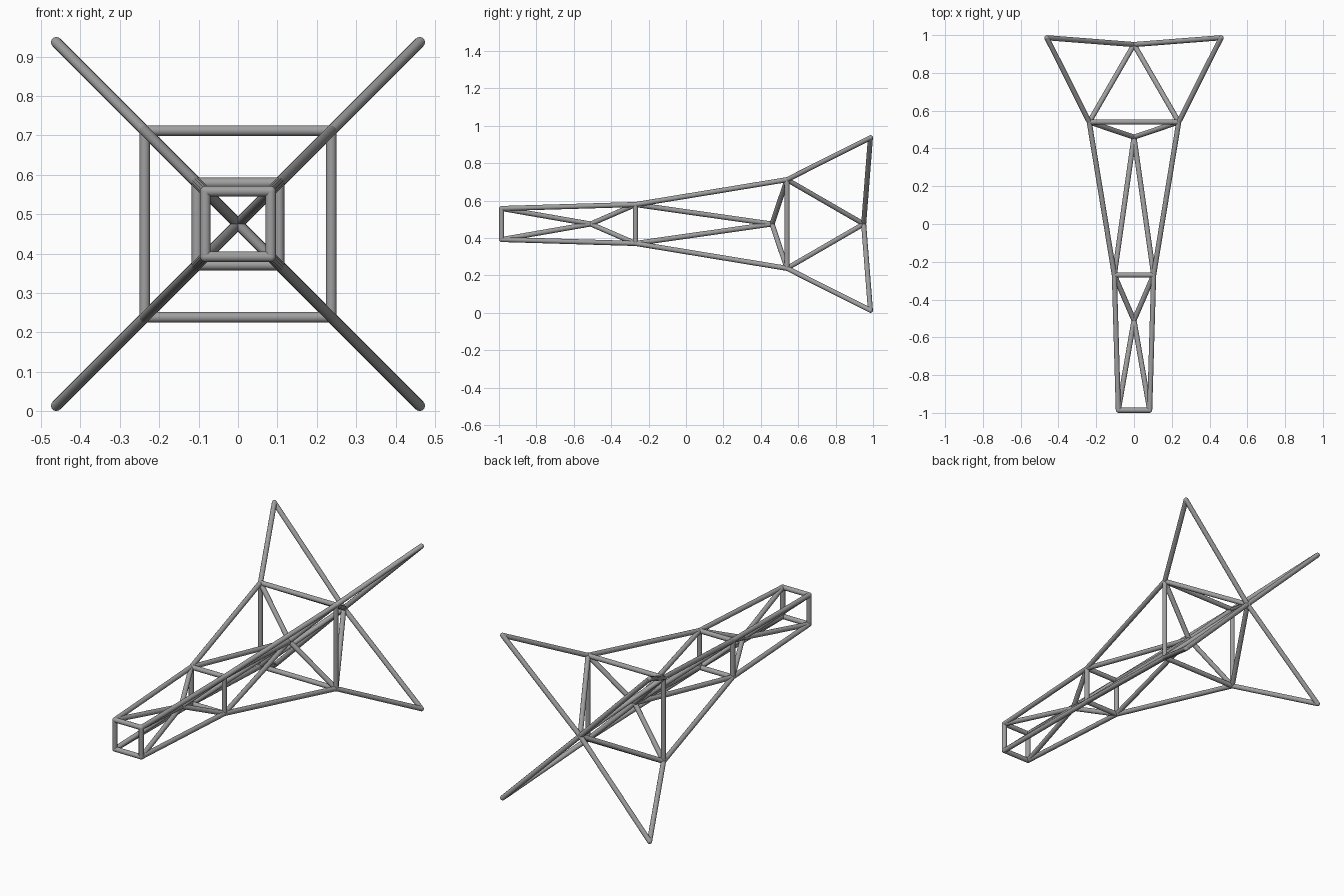
import bpy
import math
from mathutils import Vector

cube = bpy.data.objects.get("Cube")
if cube:
    bpy.data.objects.remove(cube, do_unlink=True)

RADIUS = 0.0135
SIDES = 12
MID = 0.475

steel = bpy.data.materials.new("grey steel")
steel.use_nodes = True
colour = (0.35, 0.35, 0.35, 1)
steel.diffuse_color = colour
steel.node_tree.nodes["Principled BSDF"].inputs["Base Color"].default_value = colour


def finish(name):
    obj = bpy.context.object
    obj.name = name
    obj.data.materials.append(steel)
    bpy.ops.object.shade_smooth_by_angle(angle=math.radians(40))


def tube(name, a, b):
    """Round bar from point a to point b."""
    axis = b - a
    bpy.ops.mesh.primitive_cylinder_add(
        vertices=SIDES, radius=RADIUS, depth=axis.length, location=(a + b) / 2,
        rotation=axis.to_track_quat("Z", "Y").to_euler())
    finish(name)


def joint(name, p):
    """Ball that rounds off the bars meeting at a point."""
    bpy.ops.mesh.primitive_uv_sphere_add(
        segments=SIDES, ring_count=8, radius=RADIUS, location=p)
    finish(name)


def square(y, half):
    """Four corners of a square station, in order around the axis."""
    return [Vector((sx * half, y, MID + sz * half))
            for sx, sz in ((-1, -1), (1, -1), (1, 1), (-1, 1))]


# Stations from the narrow front end to the flared back tips
stations = [square(-0.986, 0.083), square(-0.27, 0.104),
            square(0.54, 0.237), square(0.986, 0.4615)]
# Inner nodes on the axis, one per bay
nodes = [Vector((0, y, MID)) for y in (-0.51, 0.46, 0.95)]

# Square frames at the first three stations
for s, corners in enumerate(stations[:3]):
    for i in range(4):
        tube(f"frame_{s}_bar", corners[i], corners[(i + 1) % 4])

# Corner rails and the braces running to each inner node
for bay, node in enumerate(nodes):
    for a, b in zip(stations[bay], stations[bay + 1]):
        tube(f"rail_{bay}", a, b)
        tube(f"front_brace_{bay}", a, node)
        tube(f"back_brace_{bay}", b, node)
    joint(f"node_joint_{bay}", node)

# Joints at every corner
for s, corners in enumerate(stations):
    for p in corners:
        joint(f"corner_joint_{s}", p)
